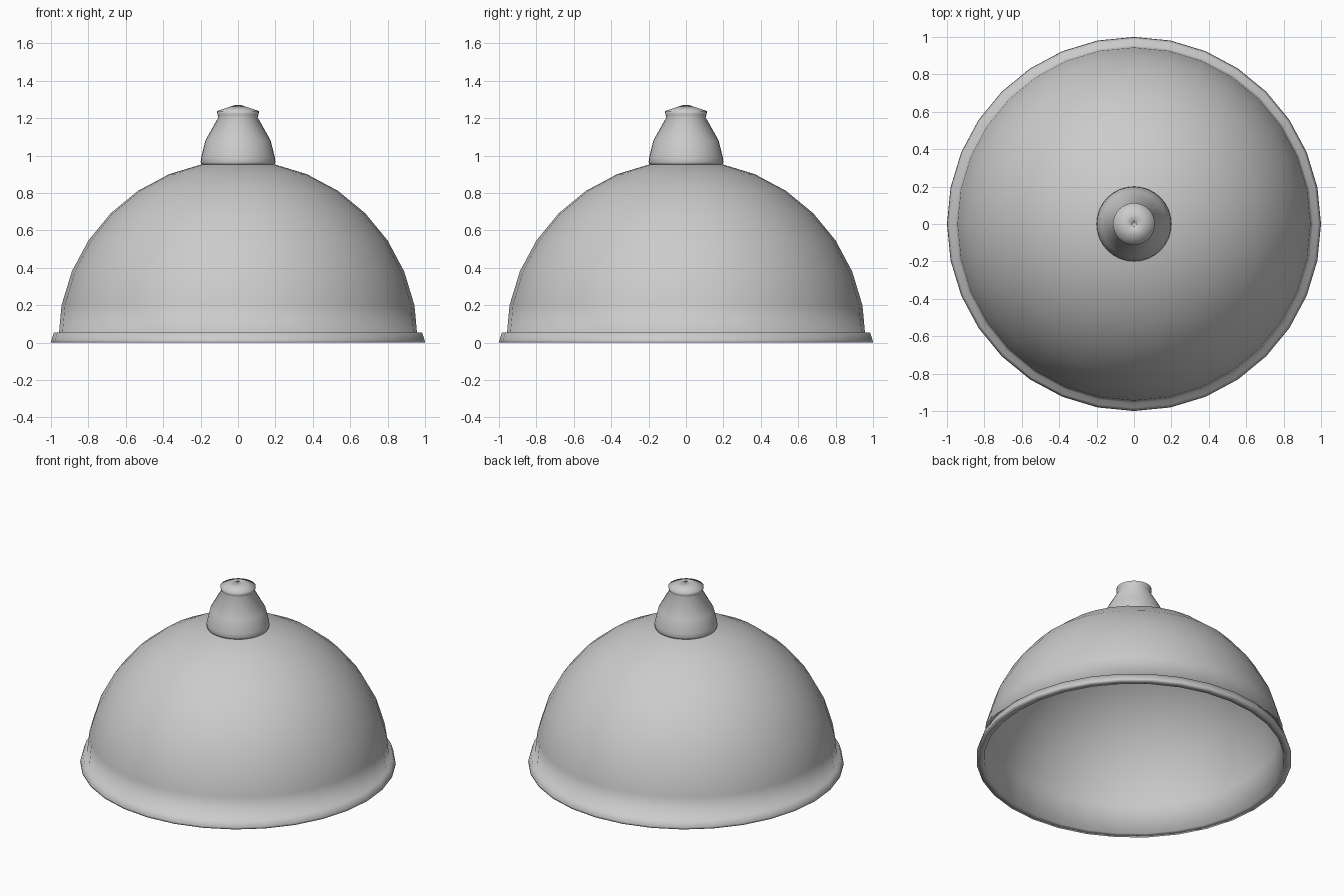
import bpy, bmesh, math

SEGMENTS = 32
STEP = math.pi / 16

cube = bpy.data.objects.get("Cube")
if cube:
    bpy.data.objects.remove(cube, do_unlink=True)

# Single painted-metal colour
metal = bpy.data.materials.new("grey_metal")
metal.use_nodes = True
grey = (0.6, 0.6, 0.6, 1)
metal.diffuse_color = grey
metal.node_tree.nodes["Principled BSDF"].inputs["Base Color"].default_value = grey


def lathe(name, profile):
    """Revolve a (radius, height) profile around the z axis, smooth shaded."""
    bm = bmesh.new()
    verts = [bm.verts.new((r, 0, z)) for r, z in profile]
    edges = [bm.edges.new(pair) for pair in zip(verts, verts[1:])]
    bmesh.ops.spin(bm, geom=verts + edges, cent=(0, 0, 0), axis=(0, 0, 1),
                   angle=math.tau, steps=SEGMENTS, use_duplicate=False)
    bmesh.ops.remove_doubles(bm, verts=bm.verts, dist=0.0005)
    bmesh.ops.recalc_face_normals(bm, faces=bm.faces)
    for face in bm.faces:
        face.smooth = True
    mesh = bpy.data.meshes.new(name)
    bm.to_mesh(mesh)
    bm.free()
    mesh.materials.append(metal)
    obj = bpy.data.objects.new(name, mesh)
    bpy.context.collection.objects.link(obj)
    return obj


def arc(radius, base):
    """Quarter circle from the pole down to the lowest ring above the rim."""
    return [(radius * math.sin(i * STEP), base + radius * math.cos(i * STEP))
            for i in range(8)]


# Hollow dome with a flared rim around the opening
outer = arc(0.962, 0.012)
inner = arc(0.945, 0.01)
rim = [(0.957, 0.055), (0.984, 0.055), (0.998, 0.012), (1.0, 0.0), (0.95, 0.0)]
lathe("shade_dome", outer + rim + inner[::-1])

# Lamp holder: tapered body, narrow neck, shallow cap and cable hole
lathe("lamp_holder", [
    (0, 0.952), (0.195, 0.952), (0.2, 0.965), (0.197, 0.99), (0.175, 1.08),
    (0.105, 1.205), (0.11, 1.22), (0.112, 1.238), (0.06, 1.256),
    (0.012, 1.272), (0.01, 1.25), (0, 1.25)])
